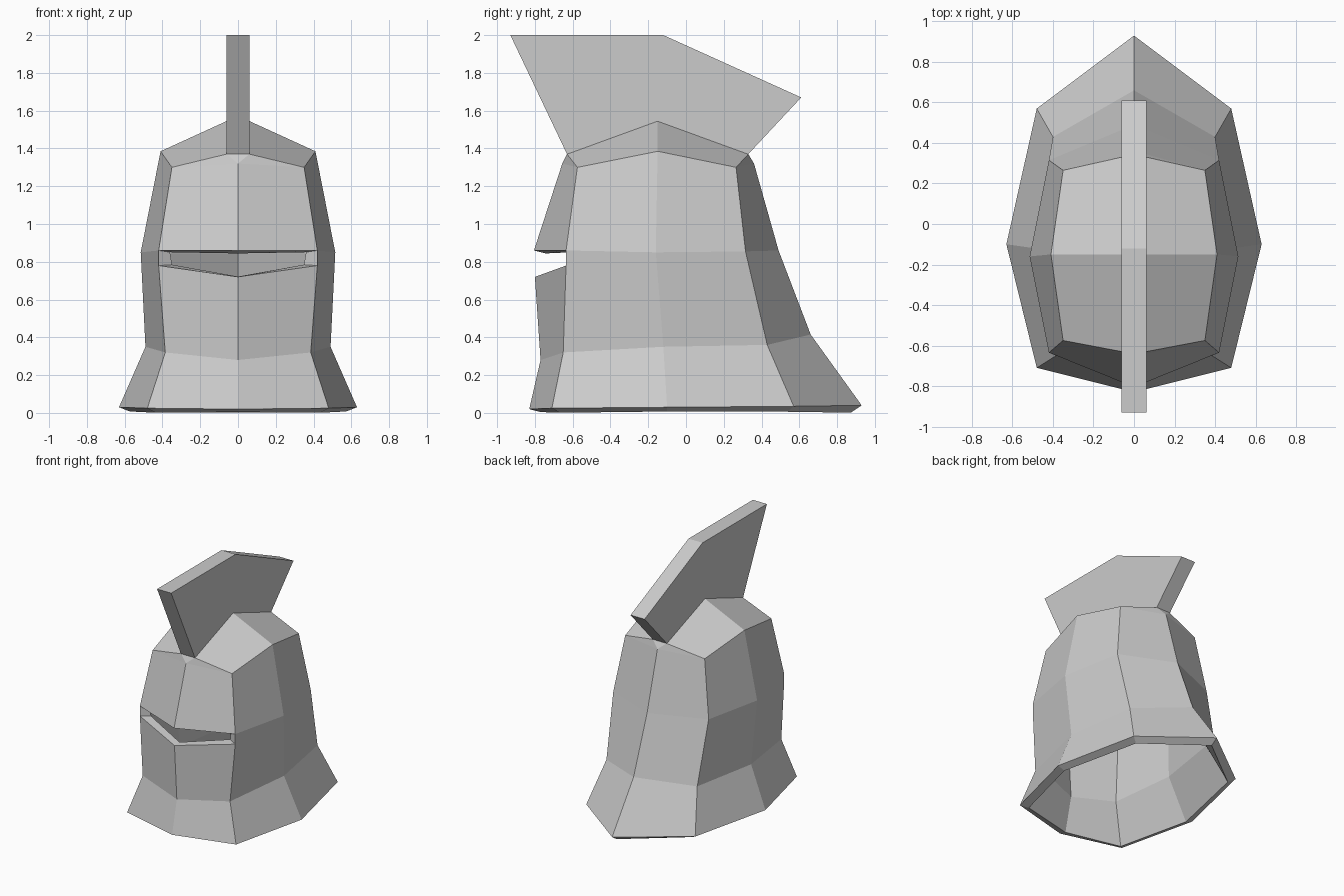
import bpy
import bmesh

cube = bpy.data.objects.get("Cube")
if cube:
    bpy.data.objects.remove(cube)

steel = bpy.data.materials.new("light grey steel")
steel.use_nodes = True
GREY = (0.6, 0.6, 0.6, 1)
steel.diffuse_color = GREY
steel.node_tree.nodes["Principled BSDF"].inputs["Base Color"].default_value = GREY


def add_object(name, bm):
    mesh = bpy.data.meshes.new(name)
    bm.to_mesh(mesh)
    bm.free()
    mesh.materials.append(steel)
    obj = bpy.data.objects.new(name, mesh)
    bpy.context.collection.objects.link(obj)
    return obj


# Left half of the helmet: each ring runs front, front corner, side, back corner, back
bm = bmesh.new()


def ring(*points):
    return [bm.verts.new(p) for p in points]


hem = ring((0, -.83, .02), (.48, -.71, .025), (.63, -.10, .03), (.48, .57, .035), (0, .93, .04))
neck = ring((0, -.77, .28), (.385, -.65, .32), (.49, -.12, .35), (.40, .43, .36), (0, .66, .415))
brow = ring((0, -.805, .86), (.42, -.635, .86), (.515, -.16, .85), (.42, .315, .855), (0, .49, .86))
crown = ring((0, -.655, 1.32), (.35, -.575, 1.30), (.41, -.15, 1.385), (.35, .265, 1.30), (0, .36, 1.32))
slit = ring((0, -.80, .72), (.42, -.635, .78))

# Flat strip under the crest
ridge_line = [(-.63, 1.37), (-.15, 1.545), (.33, 1.37)]
middle = ring(*[(0, y, z) for y, z in ridge_line])
ridge = ring(*[(.06, y, z) for y, z in ridge_line])

# Flared skirt, walls and upper shell
for i in range(4):
    bm.faces.new((hem[i], hem[i + 1], neck[i + 1], neck[i]))
    bm.faces.new((brow[i], brow[i + 1], crown[i + 1], crown[i]))
for i in (2, 3):
    bm.faces.new((neck[i], neck[i + 1], brow[i + 1], brow[i]))

# Face plate below the open eye slit, and the cheek beside it
bm.faces.new((neck[0], neck[1], slit[1], slit[0]))
bm.faces.new((neck[1], neck[2], brow[2], brow[1], slit[1]))

# Roof
for i in (0, 1):
    bm.faces.new((crown[i + 1], crown[i + 2], ridge[i + 1], ridge[i]))
    bm.faces.new((ridge[i], ridge[i + 1], middle[i + 1], middle[i]))
bm.faces.new((crown[0], crown[1], ridge[0]))
bm.faces.new((crown[0], ridge[0], middle[0]))
bm.faces.new((crown[3], crown[4], ridge[2]))
bm.faces.new((crown[4], middle[2], ridge[2]))

helmet = add_object("helmet_shell", bm)
mirror = helmet.modifiers.new("Mirror", 'MIRROR')
mirror.use_clip = True
solid = helmet.modifiers.new("Plate thickness", 'SOLIDIFY')
solid.thickness = 0.06
solid.offset = -1
solid.use_even_offset = True

# Crest: a flat profile given thickness, sunk slightly into the ridge
bm = bmesh.new()
profile = [(-.63, 1.37), (-.93, 2), (-.12, 2), (.61, 1.67), (.33, 1.37), (-.15, 1.53)]
face = bm.faces.new([bm.verts.new((-.062, y, z)) for y, z in profile])
side = bmesh.ops.extrude_face_region(bm, geom=[face])["geom"]
bmesh.ops.translate(bm, vec=(.124, 0, 0),
                    verts=[g for g in side if isinstance(g, bmesh.types.BMVert)])
bmesh.ops.recalc_face_normals(bm, faces=bm.faces)
add_object("crest", bm)
